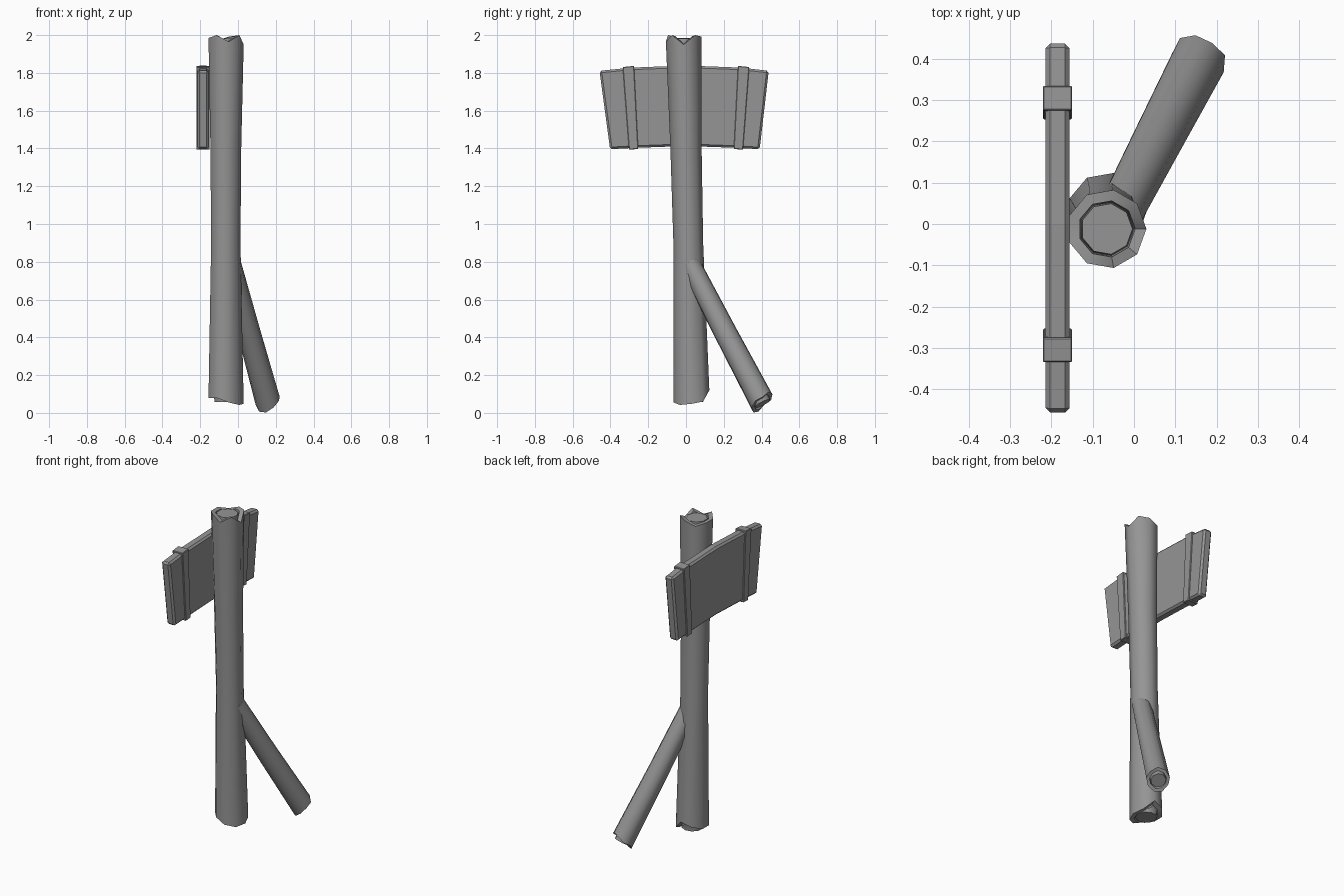
import bpy, bmesh, math
from mathutils import Vector

if "Cube" in bpy.data.objects:
    bpy.data.objects.remove(bpy.data.objects["Cube"])

Z = Vector((0, 0, 1))

# Dark weathered grey
dark = bpy.data.materials.new("dark_wood")
dark.diffuse_color = (0.3, 0.3, 0.3, 1)
dark.use_nodes = True
dark.node_tree.nodes["Principled BSDF"].inputs["Base Color"].default_value = dark.diffuse_color


def finish(bm, name, smooth=None):
    bmesh.ops.recalc_face_normals(bm, faces=bm.faces)
    me = bpy.data.meshes.new(name)
    bm.to_mesh(me)
    bm.free()
    me.materials.append(dark)
    ob = bpy.data.objects.new(name, me)
    bpy.context.collection.objects.link(ob)
    if smooth:
        bpy.ops.object.select_all(action='DESELECT')
        ob.select_set(True)
        bpy.context.view_layer.objects.active = ob
        bpy.ops.object.shade_smooth_by_angle(angle=math.radians(smooth))
    return ob


def log(name, rings, start_jag, end_jag):
    """Nine-sided log with chipped bark rims and a recessed core at both ends."""
    n = len(start_jag)
    d = (Vector(rings[-1][0]) - Vector(rings[0][0])).normalized()
    if d.z > 0.98:
        u, v, d = Vector((1, 0, 0)), Vector((0, 1, 0)), Z
    else:
        v = (Z - d * d.z).normalized()
        u = v.cross(d)
    bm = bmesh.new()

    def ring(c, r, offs):
        return [bm.verts.new(Vector(c) + d * offs[i]
                             + r * (u * math.cos(math.tau * i / n) + v * math.sin(math.tau * i / n)))
                for i in range(n)]

    def end(c, r, jag, sign):
        # core, groove, bark lip, outer rim (from the middle outwards)
        return [ring(c, r * 0.65, [sign * 0.012] * n),
                ring(c, r * 0.68, [-sign * 0.025] * n),
                ring(c, r * 0.72, [j * 0.8 for j in jag]),
                ring(c, r, jag)]

    first = end(*rings[0], start_jag, -1)
    last = end(*rings[-1], end_jag, 1)
    loops = first + [ring(c, r, [0] * n) for c, r in rings[1:-1]] + last[::-1]
    for a, b in zip(loops, loops[1:]):
        for i in range(n):
            j = (i + 1) % n
            bm.faces.new((a[i], a[j], b[j], b[i]))
    bm.faces.new(loops[0][::-1])
    bm.faces.new(loops[-1])
    return finish(bm, name, 42)


def slab(name, outline, x0, x1, bevel):
    """Extrude a y-z outline along x and chamfer its edges."""
    bm = bmesh.new()
    f = bm.faces.new([bm.verts.new((x0, y, z)) for y, z in outline])
    ext = bmesh.ops.extrude_face_region(bm, geom=[f])
    bmesh.ops.translate(bm, vec=(x1 - x0, 0, 0),
                        verts=[e for e in ext['geom'] if isinstance(e, bmesh.types.BMVert)])
    ob = finish(bm, name)
    m = ob.modifiers.new("chamfer", 'BEVEL')
    m.width, m.segments, m.limit_method = bevel, 1, 'ANGLE'
    return ob


# Upright post
log("post",
    [((-0.066, 0.029, 0.07), 0.096), ((-0.067, 0.012, 0.9), 0.080),
     ((-0.067, 0.0, 1.4), 0.084), ((-0.066, -0.012, 1.97), 0.096)],
    [-0.022, -0.01, 0.05, 0.03, 0.01, 0.01, 0.01, -0.015, -0.028],
    [-0.02, 0.03, 0.022, 0.0, 0.015, 0.015, 0.03, -0.005, 0.03])

# Leaning brace, its upper end sunk into the post
log("brace",
    [((0.158, 0.401, 0.060), 0.068), ((0.058, 0.208, 0.425), 0.062),
     ((-0.039, 0.02, 0.79), 0.056)],
    [0.005, 0.005, 0.02, 0.01, -0.005, -0.005, -0.027, -0.028, -0.01],
    [0.0] * 9)

# Arched sign board
slab("sign_board",
     [(-0.402, 1.396), (-0.25, 1.404), (0.0, 1.413), (0.25, 1.404), (0.39, 1.396),
      (0.438, 1.811), (0.29, 1.828), (0.0, 1.839), (-0.29, 1.828), (-0.458, 1.811)],
     -0.214, -0.156, 0.011)

# Straps wrapped around the board
for side, s in (("left", -1), ("right", 1)):
    slab("strap_" + side,
         [(s * 0.253, 1.397), (s * 0.302, 1.394), (s * 0.335, 1.831), (s * 0.275, 1.837)],
         -0.221, -0.150, 0.003)
